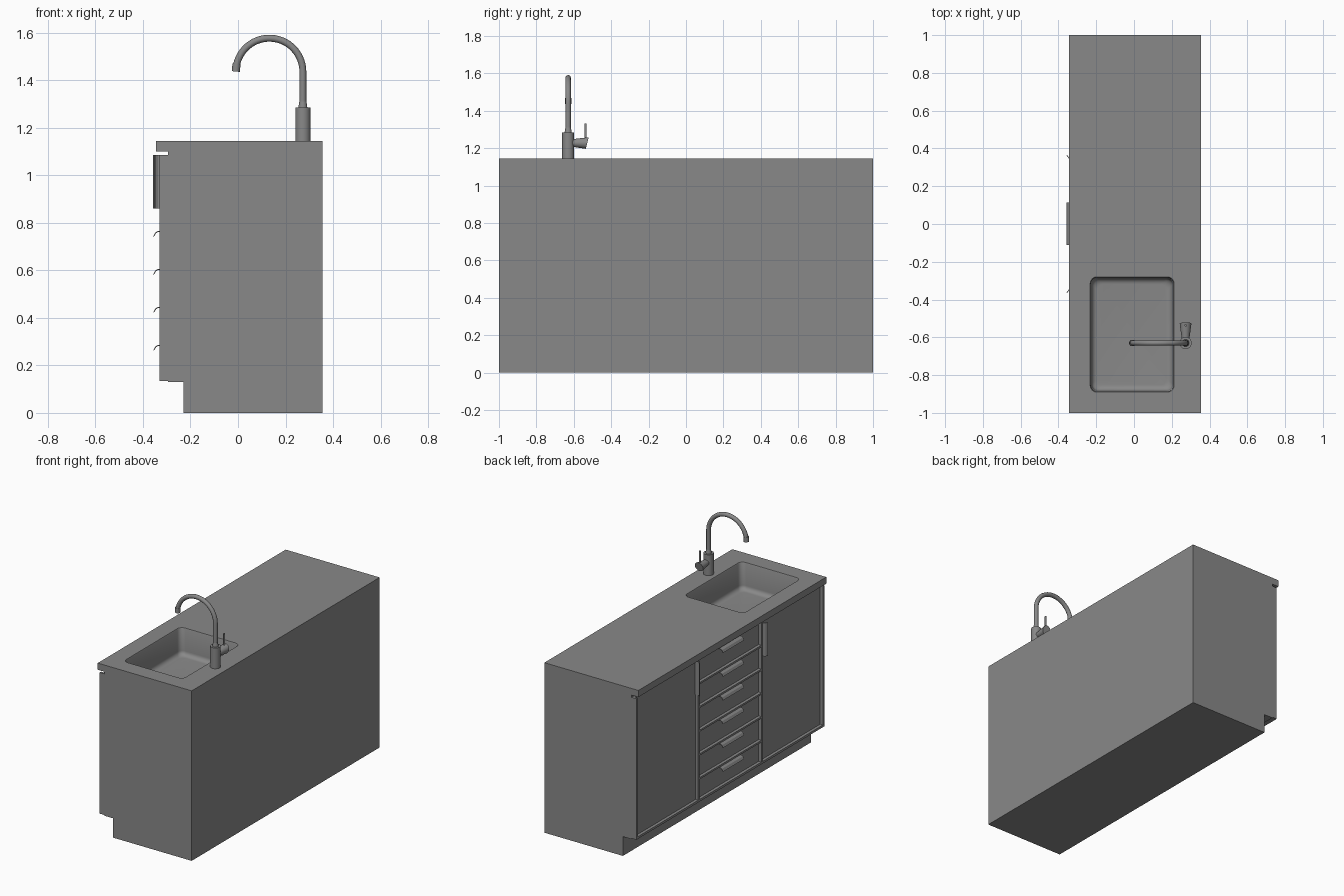
import bpy, bmesh, math
from mathutils import Vector, Matrix

old = bpy.data.objects.get("Cube")
if old:
    bpy.data.objects.remove(old, do_unlink=True)

grey = bpy.data.materials.new("neutral_grey")
grey.use_nodes = True
colour = (0.25, 0.25, 0.25, 1)
grey.diffuse_color = colour
grey.node_tree.nodes["Principled BSDF"].inputs["Base Color"].default_value = colour


def activate(obj):
    bpy.ops.object.select_all(action='DESELECT')
    obj.select_set(True)
    bpy.context.view_layer.objects.active = obj


def finish(name, bm, smooth=False, recalc=True):
    if recalc:
        bmesh.ops.recalc_face_normals(bm, faces=bm.faces)
    mesh = bpy.data.meshes.new(name)
    bm.to_mesh(mesh)
    bm.free()
    obj = bpy.data.objects.new(name, mesh)
    bpy.context.collection.objects.link(obj)
    mesh.materials.append(grey)
    if smooth:
        activate(obj)
        bpy.ops.object.shade_smooth_by_angle(angle=math.radians(35))
    return obj


def box(name, x, y, z):
    """Box from (low, high) ranges."""
    bm = bmesh.new()
    bmesh.ops.create_cube(bm, size=1)
    for v in bm.verts:
        v.co = [lo + (c + 0.5) * (hi - lo) for c, (lo, hi) in zip(v.co, (x, y, z))]
    return finish(name, bm)


def extrude(name, points, offset):
    """Solid made by pushing a flat outline along an offset."""
    bm = bmesh.new()
    face = bm.faces.new([bm.verts.new(p) for p in points])
    new = bmesh.ops.extrude_face_region(bm, geom=[face])["geom"]
    bmesh.ops.translate(bm, vec=offset, verts=[g for g in new if isinstance(g, bmesh.types.BMVert)])
    return finish(name, bm)


def cone(name, start, end, r1, r2, sides=32):
    start, end = Vector(start), Vector(end)
    axis = end - start
    turn = axis.to_track_quat('Z', 'Y').to_matrix().to_4x4()
    bm = bmesh.new()
    bmesh.ops.create_cone(bm, cap_ends=True, segments=sides, radius1=r1, radius2=r2,
                          depth=axis.length, matrix=Matrix.Translation((start + end) / 2) @ turn)
    return finish(name, bm, smooth=True)


def rounded_ring(inset, z, radius=0.035, steps=6):
    """Counter-clockwise rounded rectangle of the sink opening."""
    cx, cy, hx, hy = -0.01, -0.585, 0.222 - inset, 0.305 - inset
    ring = []
    for k, (sx, sy) in enumerate(((1, 1), (-1, 1), (-1, -1), (1, -1))):
        for s in range(steps + 1):
            a = (k + s / steps) * math.pi / 2
            ring.append((cx + sx * (hx - radius) + radius * math.cos(a),
                         cy + sy * (hy - radius) + radius * math.sin(a), z))
    return ring


def loft(name, rings, cap_top, smooth=False):
    bm = bmesh.new()
    loops = [[bm.verts.new(p) for p in ring] for ring in rings]
    for a, b in zip(loops, loops[1:]):
        for i in range(len(a)):
            j = (i + 1) % len(a)
            bm.faces.new((a[i], a[j], b[j], b[i]))
    bm.faces.new(loops[-1])
    if cap_top:
        bm.faces.new(loops[0])
    return finish(name, bm, smooth, recalc=cap_top)


# Key levels
FRONT, PANEL, INNER, BACK = -0.33, -0.31, -0.295, 0.355
LOW, TOP, UNDER, COUNTER = 0.135, 1.085, 1.1, 1.145
WALL = 0.015

# Carcass: notched end panels, back, floor, plinth and inner front
outline = [(-0.23, 0), (BACK, 0), (BACK, UNDER), (INNER, UNDER), (INNER, TOP),
           (FRONT, TOP), (FRONT, LOW), (INNER, LOW), (INNER, 0.13), (-0.23, 0.13)]
for side, y in (("right", -1), ("left", 1 - WALL)):
    extrude(side + "_end_panel", [(x, y, z) for x, z in outline], (0, WALL, 0))
inside = (-1 + WALL, 1 - WALL)
box("back_panel", (BACK - WALL, BACK), inside, (0, UNDER))
box("plinth", (-0.23, BACK - WALL), inside, (0, 0.13))
box("cabinet_floor", (INNER, BACK - WALL), inside, (0.13, 0.145))
box("inner_front", (INNER, INNER + WALL), inside, (0.145, UNDER))

# Front frame: bottom rail and two stiles beside the drawers
box("bottom_rail", (FRONT, INNER), inside, (LOW, LOW + WALL))
for side, s in (("right", -1), ("left", 1)):
    box(side + "_stile", (FRONT, INNER), sorted((s * 0.33, s * 0.342)), (LOW + WALL, TOP))
    box(side + "_door", (PANEL, INNER), sorted((s * 0.342, s * (1 - WALL))), (LOW + WALL, TOP))

# Hooked pull section as (outward x, drop)
pull = [(PANEL, 0), (-0.338, 0), (-0.348, -0.006), (-0.357, -0.022),
        (-0.353, -0.022), (-0.345, -0.009), (-0.337, -0.004), (PANEL, -0.004)]

# Drawers with dividers and pulls
for i in range(6):
    top = TOP - 0.16 * i
    n = str(i + 1)
    box("drawer_" + n, (PANEL, INNER), (-0.33, 0.33), (max(top - 0.148, LOW + WALL), top))
    if i:
        box("divider_" + n, (FRONT, INNER), (-0.33, 0.33), (top, top + 0.012))
    extrude("drawer_pull_" + n, [(x, -0.11, top + d) for x, d in pull], (0, 0.225, 0))

# Upright door pulls beside the stiles
for side, s in (("right", -1), ("left", 1)):
    extrude(side + "_door_pull", [(x, s * (0.343 - d), 0.86) for x, d in pull], (0, 0, 0.225))

# Countertop with a sink opening
counter = box("countertop", (-0.345, BACK), (-1, 1), (UNDER, COUNTER))
cutter = loft("sink_cutter", [rounded_ring(0, 1.2), rounded_ring(0, 1.0)], True)
cutter.hide_render = True
cut = counter.modifiers.new("sink_opening", 'BOOLEAN')
cut.operation = 'DIFFERENCE'
cut.solver = 'EXACT'
cut.object = cutter
activate(counter)
bpy.ops.object.modifier_apply(modifier=cut.name)
bpy.data.objects.remove(cutter, do_unlink=True)

# Sink bowl with a curved foot
rings = [rounded_ring(0, COUNTER), rounded_ring(0.003, COUNTER - 0.006)]
for s in range(7):
    a = s / 6 * math.pi / 2
    rings.append(rounded_ring(0.008 + 0.03 * (1 - math.cos(a)), 0.995 - 0.03 * math.sin(a)))
loft("sink_bowl", rings, False, smooth=True)

# Tap body and neck
TX, TY = 0.273, -0.63
cone("tap_body", (TX, TY, COUNTER), (TX, TY, 1.285), 0.032, 0.032)
cone("tap_collar", (TX, TY, 1.285), (TX, TY, 1.31), 0.019, 0.015)

# Swan neck spout
R, CZ = 0.141, 1.436
arc = [math.radians(174 * i / 28) for i in range(29)]
path = [(TX, TY, 1.28)] + [(TX - R + R * math.cos(a), TY, CZ + R * math.sin(a)) for a in arc]
curve = bpy.data.curves.new("spout", 'CURVE')
curve.dimensions = '3D'
curve.bevel_depth = 0.0145
curve.bevel_resolution = 4
curve.use_fill_caps = True
spline = curve.splines.new('POLY')
spline.points.add(len(path) - 1)
for point, co in zip(spline.points, path):
    point.co = (*co, 1)
curve.materials.append(grey)
spout = bpy.data.objects.new("spout", curve)
bpy.context.collection.objects.link(spout)
activate(spout)
bpy.ops.object.convert(target='MESH')
bpy.ops.object.shade_smooth_by_angle(angle=math.radians(35))
tip = Vector(path[-1])
cone("spout_nozzle", tip + Vector((0.002, 0, 0.018)), tip + Vector((-0.001, 0, -0.014)), 0.017, 0.017)

# Mixer lever with a slanted end and an upright stick
lever = cone("mixer_lever", (TX, TY + 0.02, 1.228), (TX, -0.528, 1.228), 0.02, 0.031)
for v in lever.data.vertices:
    if v.co.y > -0.55:
        v.co.y += (v.co.z - 1.228) * 0.25
cone("lever_stick", (TX, -0.537, 1.24), (TX, -0.537, 1.333), 0.006, 0.006, 16)
